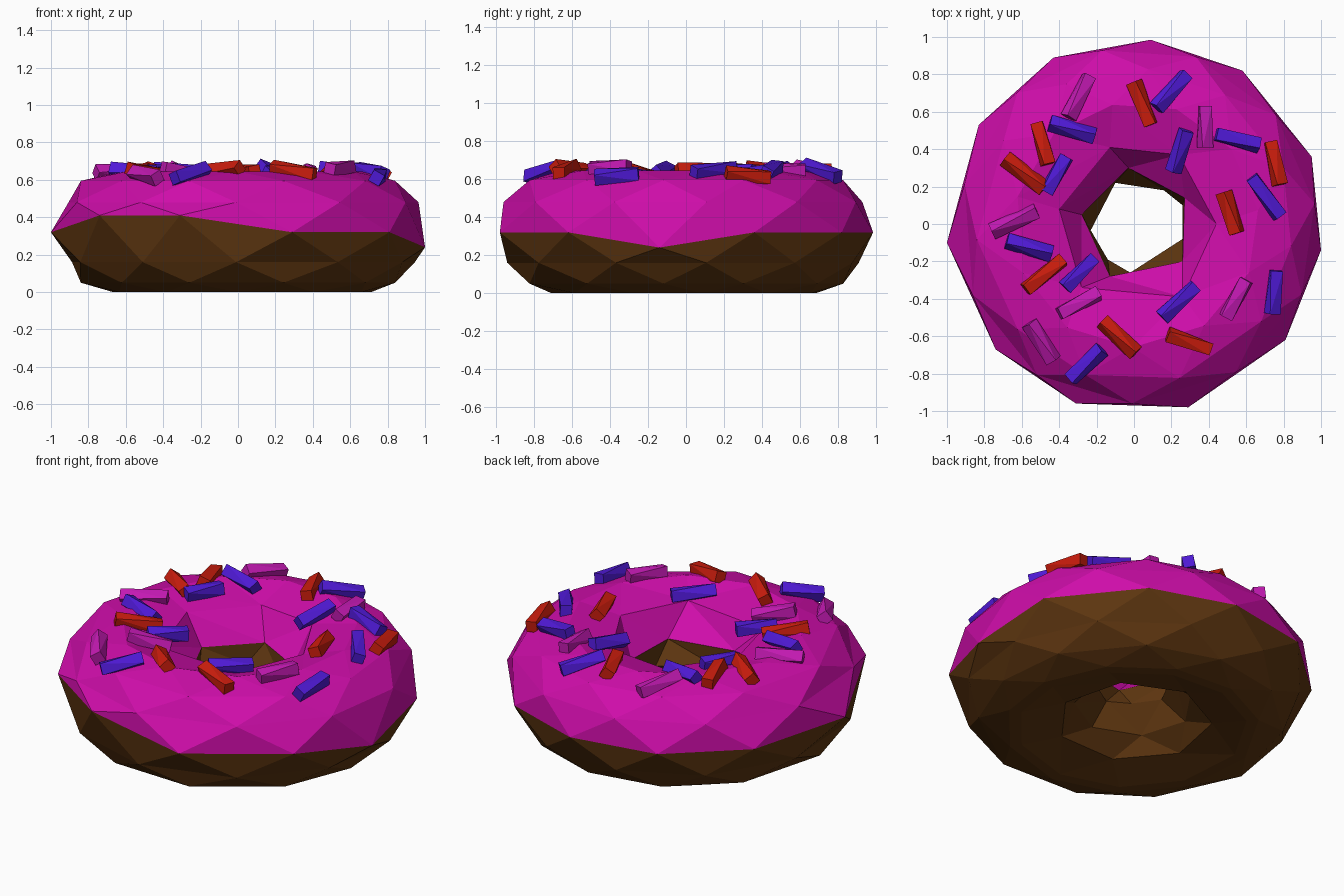
import bpy
from math import atan2, pi, cos, sin
from mathutils import Vector
from mathutils.bvhtree import BVHTree

if "Cube" in bpy.data.objects:
    bpy.data.objects.remove(bpy.data.objects["Cube"])


def material(name, rgb):
    m = bpy.data.materials.new(name)
    m.diffuse_color = (*rgb, 1)
    m.use_nodes = True
    m.node_tree.nodes["Principled BSDF"].inputs["Base Color"].default_value = m.diffuse_color
    return m


def make(name, verts, faces, mat):
    me = bpy.data.meshes.new(name)
    me.from_pydata(verts, [], faces)
    ob = bpy.data.objects.new(name, me)
    bpy.context.collection.objects.link(ob)
    me.materials.append(mat)
    return ob


def angle(p):
    return atan2(p[1], p[0]) % (2 * pi)


def skin(name, rings, mat):
    """Join successive rings (any point counts) with flat triangles."""
    verts, faces, ids = [], [], []
    for ring in rings:
        ring = sorted(ring, key=angle)
        ids.append(range(len(verts), len(verts) + len(ring)))
        verts += ring

    def turn(ring, i):
        return angle(verts[ring[i % len(ring)]]) + 2 * pi * (i // len(ring))

    for a, b in zip(ids, ids[1:]):
        i = j = 0
        na, nb = len(a), len(b)
        while i < na or j < nb:
            if j == nb or (i < na and turn(a, i + 1) < turn(b, j + 1)):
                faces.append((a[i % na], a[(i + 1) % na], b[j % nb]))
                i += 1
            else:
                faces.append((a[i % na], b[(j + 1) % nb], b[j % nb]))
                j += 1
    return make(name, verts, faces, mat)


# Outer edge of the icing: x, y, z
rim = [(.95, .36, .32), (.58, .82, .32), (.09, .985, .32), (-.43, .89, .32),
       (-.83, .53, .32), (-1, -.1, .32), (-.74, -.67, .41), (-.31, -.96, .41),
       (.29, -.98, .32), (.81, -.62, .32), (1, -.14, .24)]
# Inner edge of the icing and the narrowest line of the hole
inner_edge = [(-.03, .3, .42), (.27, .14, .42), (.26, -.2, .42),
              (-.13, -.28, .42), (-.28, .05, .42)]
waist = [(-.1, .22, .3), (.16, .18, .3), (.26, .1, .3), (.26, -.08, .3),
         (-.02, -.26, .3), (-.14, -.19, .3), (-.24, -.05, .3)]
lip = [(.24, .37, .58), (-.13, .41, .58), (-.4, .08, .59), (-.28, -.34, .57),
       (.26, -.39, .58), (.44, .0, .59)]


def corner(s, z):
    return [(x * s, y * s, z) for x, y, _ in rim]


def between(s, z):
    return [((p[0] + q[0]) / 2 * s, (p[1] + q[1]) / 2 * s, z)
            for p, q in zip(rim, rim[1:] + rim[:1])]


def circle(r, z, n, phase):
    return [(r * cos(phase + 2 * pi * k / n), r * sin(phase + 2 * pi * k / n), z)
            for k in range(n)]


# Dough: down the hole, under the base and up to the rim
skin("dough", [inner_edge, waist, circle(.33, .15, 7, .3), circle(.43, .05, 7, .7),
               between(.66, 0), between(.73, 0), corner(.84, .05),
               between(.97, .16), rim],
     material("dough_brown", (.11, .036, .005)))

# Icing: over the top and into the hole
icing = skin("icing", [rim, between(.99, .48), corner(.84, .595),
                       between(.68, .645), lip, inner_edge],
             material("icing_magenta", (.62, .004, .4)))
tree = BVHTree.FromPolygons([v.co for v in icing.data.vertices],
                            [tuple(p.vertices) for p in icing.data.polygons])


def surface(x, y):
    hit = tree.ray_cast(Vector((x, y, 2)), Vector((0, 0, -1)))[0]
    return Vector((x, y, max(hit.z if hit else 0, .585) + .025))


def sprinkle(name, k, ends, mat):
    """Four-sided bar lying on the icing between two end points."""
    p, q = surface(*ends[:2]), surface(*ends[2:])
    axis = (q - p).normalized()
    side = axis.cross(Vector((0, 0, 1))).normalized()
    up = side.cross(axis)
    verts = []
    for c, skew in ((p, .2), (q, .6)):
        for s in range(4):
            t = skew + k * .7 + s * pi / 2
            verts.append(c + (side * cos(t) + up * sin(t)) * .046)
    faces = [(s, (s + 1) % 4, 4 + (s + 1) % 4, 4 + s) for s in range(4)]
    tris = [t for a, b, c, d in faces for t in ((d, c, b), (d, b, a))]
    make(name, verts, tris + [(0, 1, 2, 3), (7, 6, 5, 4)], mat)


# Sprinkles: end points x, y, x, y
sets = {
    "blue": ((.08, .01, .68), [
        (.12, .62, .28, .8), (.44, .48, .67, .42), (.21, .28, .28, .5),
        (.63, .25, .78, .04), (-.45, .54, -.21, .47), (-.47, .17, -.36, .36),
        (-.68, -.09, -.44, -.16), (-.37, -.34, -.21, -.18),
        (-.34, -.83, -.17, -.67), (.15, -.5, .33, -.33), (.76, -.25, .74, -.48)]),
    "red": ((.6, .012, .004), [
        (0, .76, .09, .53), (.73, .44, .78, .21), (.48, .17, .55, -.05),
        (-.52, .54, -.46, .32), (-.69, .35, -.48, .19), (-.58, -.35, -.38, -.19),
        (-.17, -.52, .01, -.69), (.18, -.59, .41, -.67)]),
    "pink": ((.55, .01, .45), [
        (-.35, .57, -.24, .79), (.38, .63, .38, .41), (-.76, -.04, -.52, .07),
        (-.4, -.48, -.19, -.37), (-.56, -.53, -.43, -.73), (.49, -.5, .6, -.3)]),
}
for colour, (rgb, bars) in sets.items():
    mat = material("sprinkle_" + colour, rgb)
    for k, ends in enumerate(bars):
        sprinkle(f"{colour}_sprinkle_{k + 1}", k, ends, mat)
